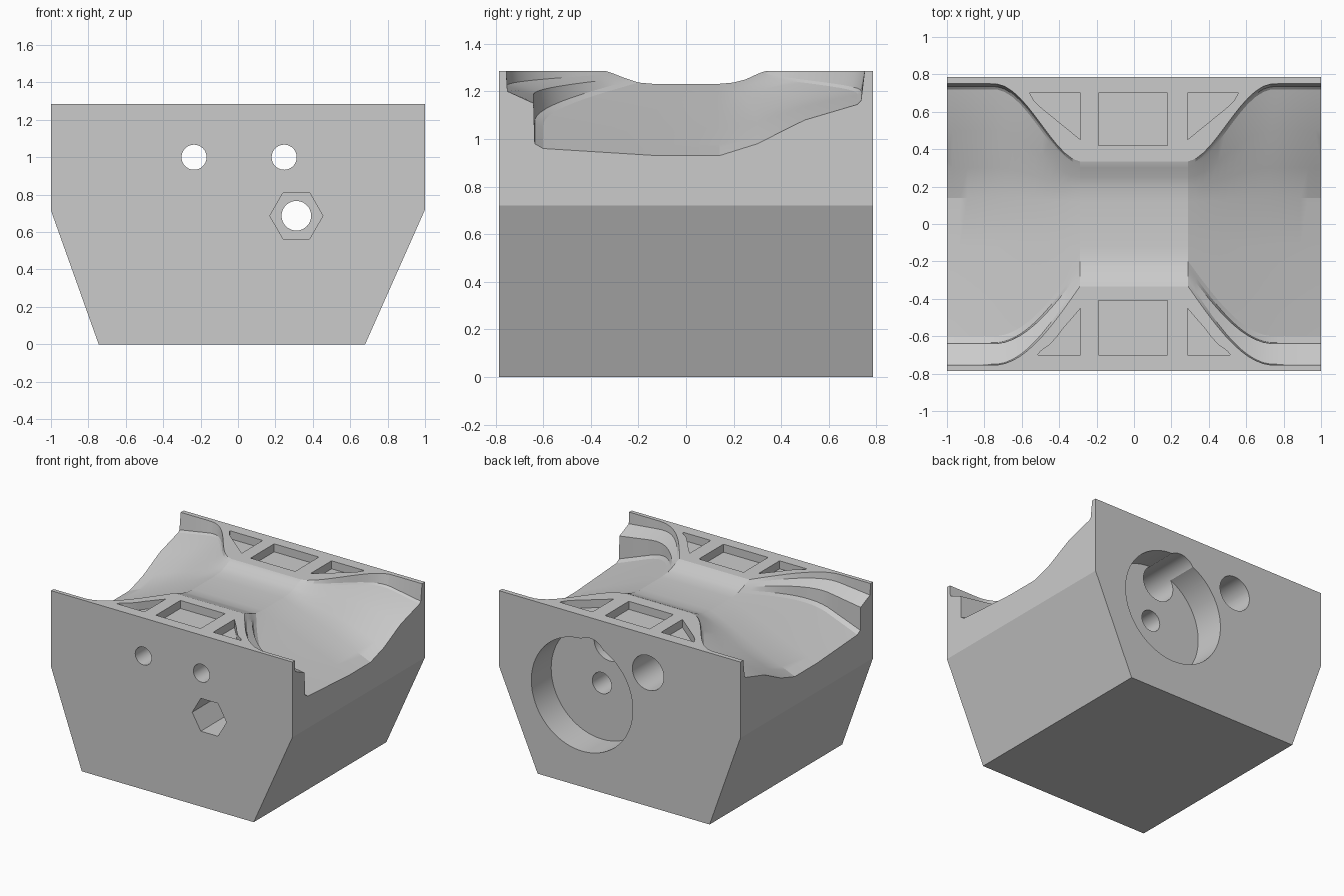
import bpy, bmesh, math

if "Cube" in bpy.data.objects:
    bpy.data.objects.remove(bpy.data.objects["Cube"])

TOP, HALF_DEPTH, WAIST = 1.285, 0.785, 0.29

grey = bpy.data.materials.new("plain grey")
grey.use_nodes = True
grey.diffuse_color = (0.6, 0.6, 0.6, 1)
grey.node_tree.nodes["Principled BSDF"].inputs["Base Color"].default_value = (0.6, 0.6, 0.6, 1)


def loft(name, rings):
    """Skin a list of equal-length closed rings and cap both ends."""
    bm = bmesh.new()
    rows = [[bm.verts.new(p) for p in ring] for ring in rings]
    n = len(rows[0])
    for a, b in zip(rows, rows[1:]):
        for i in range(n):
            j = (i + 1) % n
            bm.faces.new((a[i], a[j], b[j], b[i]))
    bm.faces.new(rows[0])
    bm.faces.new(rows[-1])
    bmesh.ops.recalc_face_normals(bm, faces=bm.faces)
    mesh = bpy.data.meshes.new(name)
    bm.to_mesh(mesh)
    bm.free()
    mesh.materials.append(grey)
    obj = bpy.data.objects.new(name, mesh)
    bpy.context.collection.objects.link(obj)
    return obj


def prism_y(name, outline, y0, y1):
    return loft(name, [[(x, y, z) for x, z in outline] for y in (y0, y1)])


def prism_z(name, outline, z0, z1):
    return loft(name, [[(x, y, z) for x, y in outline] for z in (z0, z1)])


def disc(x, z, radius, sides=64):
    return [(x + radius * math.cos(math.tau * i / sides),
             z + radius * math.sin(math.tau * i / sides)) for i in range(sides)]


# Tapered block
block = prism_y("saddle_block",
                [(-1, TOP), (1, TOP), (1, 0.72), (0.68, 0), (-0.745, 0), (-1, 0.715)],
                -HALF_DEPTH, HALF_DEPTH)

# Saddle hollow: shallow waist section spreading to a deep stepped end section
waist = [(-.335, TOP), (-.3, 1.273), (-.26, 1.257), (-.23, 1.247), (-.2, 1.237), (-.12, 1.23),
         (.12, 1.23), (.2, 1.237), (.25, 1.25), (.3, 1.273), (.32, 1.281), (.335, TOP)]
end = [(-.755, TOP), (-.75, 1.2), (-.64, 1.15), (-.635, .98), (-.6, .96), (-.12, .93),
       (.14, .93), (.3, .98), (.5, 1.08), (.72, 1.145), (.735, 1.16), (.75, TOP)]


def saddle_ring(x):
    run = max(0, abs(x) - WAIST)
    drop = run / (1 - WAIST)
    spread = math.sin(math.pi / 2 * min(1, run / 0.46))
    ring = []
    for (ya, za), (yb, zb) in zip(waist, end):
        f = spread if ya < 0 else spread ** 1.7
        ring.append((x, ya + (yb - ya) * f, za + (zb - za) * drop))
    return [(x, ring[0][1], 1.5)] + ring + [(x, ring[-1][1], 1.5)]


STEPS = 18
side = [WAIST + (1.01 - WAIST) * i / STEPS for i in range(STEPS + 1)]
cutters = [loft("saddle_cutter", [saddle_ring(x) for x in [-s for s in reversed(side)] + side])]

# Bolt holes with wide counterbores from the back
for x in (-0.235, 0.247):
    cutters.append(prism_y("bolt_cutter", disc(x, 1.0, 0.067), -1, 1))
    cutters.append(prism_y("counterbore_cutter", disc(x, 1.0, 0.13), -0.4, 1))

# Round back pocket, axle hole and hexagonal front pocket
AXLE_X, AXLE_Z = 0.312, 0.687
cutters.append(prism_y("axle_cutter", disc(AXLE_X, AXLE_Z, 0.079), -1, 1))
cutters.append(prism_y("round_pocket_cutter", disc(AXLE_X, AXLE_Z, 0.42, 96), HALF_DEPTH - 0.235, 1))
cutters.append(prism_y("hex_pocket_cutter", disc(AXLE_X, AXLE_Z, 0.142, 6), -1, -0.35))

# Shallow recesses in both top rims
FLOOR = TOP - 0.06
recesses = [[(-.19, .42), (.18, .42), (.18, .7), (-.19, .7)],
            [(-.19, -.41), (.18, -.41), (.18, -.7), (-.19, -.7)]]
for s in (-1, 1):
    recesses.append([(s * x, y) for x, y in
                     [(.285, .45), (.285, .7), (.558, .7), (.535, .66), (.5, .625)]])
    recesses.append([(s * x, y) for x, y in
                     [(.285, -.45), (.285, -.7), (.515, -.7), (.5, -.68), (.45, -.645),
                      (.41, -.6), (.38, -.56)]])
for outline in recesses:
    cutters.append(prism_z("recess_cutter", outline, FLOOR, 1.5))

# Carve the block
bpy.context.view_layer.objects.active = block
for cutter in cutters:
    mod = block.modifiers.new("carve", "BOOLEAN")
    mod.operation, mod.solver, mod.object = "DIFFERENCE", "EXACT", cutter
    bpy.ops.object.modifier_apply(modifier=mod.name)
    bpy.data.objects.remove(cutter)

bpy.ops.object.select_all(action="DESELECT")
block.select_set(True)
bpy.ops.object.shade_smooth_by_angle(angle=math.radians(14))
